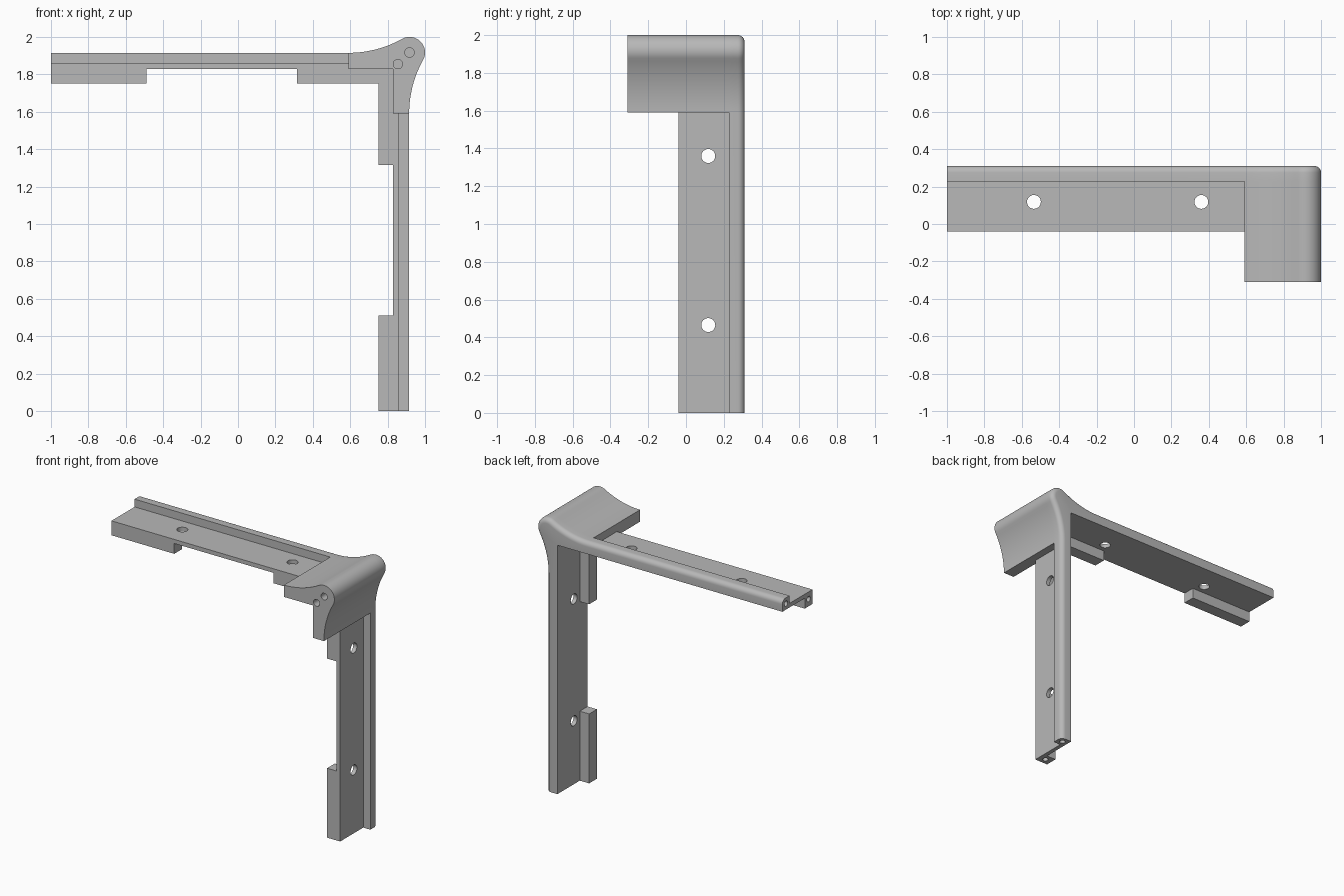
import bpy, bmesh
from math import cos, sin, atan2, pi, radians
from mathutils import Matrix, Vector

cube = bpy.data.objects.get("Cube")
if cube:
    bpy.data.objects.remove(cube, do_unlink=True)

grey = bpy.data.materials.new("plain grey")
grey.use_nodes = True
grey.diffuse_color = (0.48, 0.48, 0.48, 1)
grey.node_tree.nodes["Principled BSDF"].inputs["Base Color"].default_value = grey.diffuse_color

# Main levels of the horizontal arm; the upright is its diagonal mirror
INNER, PLATE, RIB, FOOT = 1.828, 1.858, 1.915, 1.752
FLARE_X = 0.59
DOME_R = 0.083
DOME = Vector((1 - DOME_R, 2 - DOME_R))


def swap(p):
    """Mirror a profile point (x, z) across the corner diagonal."""
    return (p[1] - 1, p[0] + 1)


def arc(centre, radius, a0, a1, n):
    return [(centre[0] + radius * cos(a0 + (a1 - a0) * i / n),
             centre[1] + radius * sin(a0 + (a1 - a0) * i / n)) for i in range(n + 1)]


def flare():
    """Concave sweep up from the arm, tangent to the round corner, up to the diagonal."""
    dx, dz = DOME.x - FLARE_X, RIB - DOME.y
    big = (dx * dx + dz * dz - DOME_R ** 2) / (2 * (DOME_R - dz))
    centre = Vector((FLARE_X, RIB + big))
    d = DOME - centre
    ang = atan2(d.y, d.x)
    sweep = arc(centre, big, -pi / 2, ang, 14)
    # the dome crosses the diagonal facing up and to the right
    return sweep + arc(DOME, DOME_R, ang + pi, pi / 4, 10)[1:]


def extrude(name, outer, inner, y0, y1, back_radius=0):
    """Mirror the half paths into a closed profile and extrude it along y."""
    outer = outer + [swap(p) for p in reversed(outer[:-1])]
    inner = [swap(p) for p in inner[:-1]] + list(reversed(inner))
    profile = outer + inner
    bm = bmesh.new()
    front = [bm.verts.new((x, y0, z)) for x, z in profile]
    back = [bm.verts.new((x, y1, z)) for x, z in profile]
    bm.faces.new(front)
    bm.faces.new(list(reversed(back)))
    n = len(profile)
    for i in range(n):
        j = (i + 1) % n
        bm.faces.new((front[j], front[i], back[i], back[j]))
    bmesh.ops.recalc_face_normals(bm, faces=bm.faces)
    if back_radius:
        edges = [bm.edges.get((back[i], back[i + 1])) for i in range(len(outer) - 1)]
        bmesh.ops.bevel(bm, geom=edges, offset=back_radius, segments=6,
                        profile=0.5, affect='EDGES', clamp_overlap=False)
    return finish(name, bm)


def finish(name, bm):
    mesh = bpy.data.meshes.new(name)
    bm.to_mesh(mesh)
    bm.free()
    mesh.materials.append(grey)
    ob = bpy.data.objects.new(name, mesh)
    bpy.context.collection.objects.link(ob)
    return ob


# Half paths, running from the free end of the arm to the diagonal
corner_sweep = flare()
plate_top = [(-1, PLATE), (FLARE_X, PLATE)] + corner_sweep
rib_top = [(-1, RIB)] + corner_sweep
inner_corner = (INNER - 1, INNER)
plain_under = [(-1, INNER), inner_corner]
footed_under = [(-1, FOOT), (-0.49, FOOT), (-0.49, INNER),
                (0.315, INNER), (0.315, FOOT), (FOOT - 1, FOOT)]

# Layers from front to back
parts = [
    extrude("corner_block", corner_sweep, [(FLARE_X, INNER), inner_corner], -0.31, -0.04),
    extrude("footed_strip", plate_top, footed_under, -0.04, 0.05),
    extrude("mounting_plate", plate_top, plain_under, 0.05, 0.228),
    extrude("back_rib", rib_top, plain_under, 0.228, 0.31, 0.035),
]

# Cutters for all round holes
bm = bmesh.new()


def drill(x, y, z, axis, radius, length):
    turn = Vector((0, 0, 1)).rotation_difference(Vector(axis)).to_matrix().to_4x4()
    bmesh.ops.create_cone(bm, cap_ends=True, segments=24, radius1=radius, radius2=radius,
                          depth=length, matrix=Matrix.Translation((x, y, z)) @ turn)


for x in (-0.535, 0.36):                       # screw holes through both plates
    drill(x, 0.118, PLATE, (0, 0, 1), 0.037, 0.2)
    drill(PLATE - 1, 0.118, x + 1, (1, 0, 0), 0.037, 0.2)
for y, level in ((0.005, 1.805), (0.268, 1.872)):   # pin holes in the free ends
    drill(-1, y, level, (1, 0, 0), 0.02, 0.6)
    drill(level - 1, y, 0, (0, 0, 1), 0.02, 0.6)
for x in (0.855, 0.917):                       # pin holes in the corner front
    drill(x, -0.31, x + 1, (0, 1, 0), 0.025, 0.4)
cutter = finish("hole_cutter", bm)
cutter.hide_render = True

for ob in parts:
    bpy.ops.object.select_all(action='DESELECT')
    ob.select_set(True)
    bpy.context.view_layer.objects.active = ob
    mod = ob.modifiers.new("holes", 'BOOLEAN')
    mod.operation = 'DIFFERENCE'
    mod.solver = 'EXACT'
    mod.object = cutter
    bpy.ops.object.modifier_apply(modifier=mod.name)
    bpy.ops.object.shade_smooth_by_angle(angle=radians(30))

bpy.data.objects.remove(cutter, do_unlink=True)
